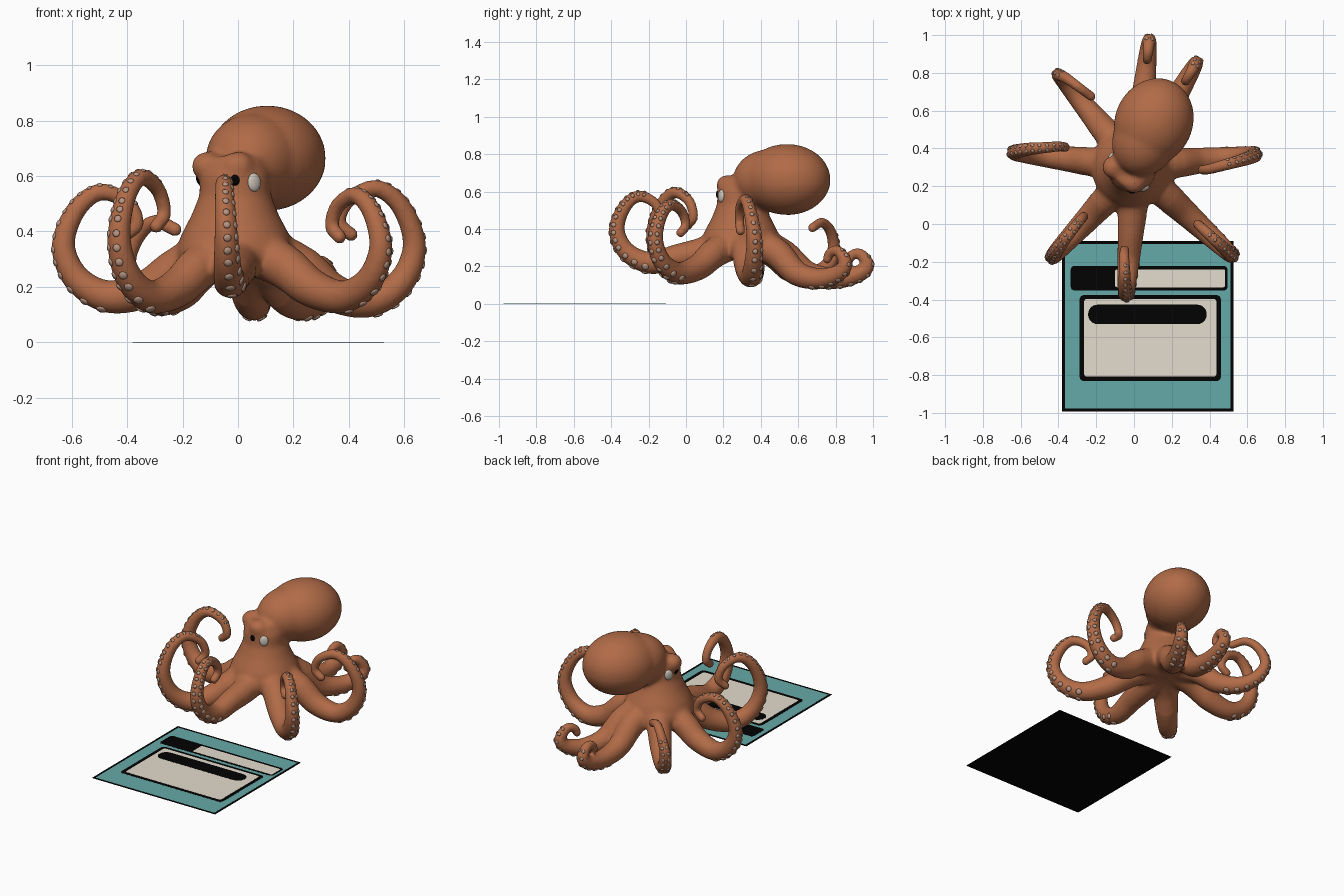
import bpy, bmesh, math
from mathutils import Vector, Matrix

if "Cube" in bpy.data.objects:
    bpy.data.objects.remove(bpy.data.objects["Cube"])

Z = Vector((0, 0, 1))
CORE = Vector((0.01, 0.30, 0.35))


def material(name, rgb):
    m = bpy.data.materials.new(name)
    m.diffuse_color = (*rgb, 1)
    m.use_nodes = True
    m.node_tree.nodes["Principled BSDF"].inputs["Base Color"].default_value = m.diffuse_color
    return m


SKIN = material("terracotta skin", (0.44, 0.147, 0.063))
SUCKER = material("pale sucker", (0.48, 0.30, 0.22))
WHITE = material("eye white", (0.60, 0.55, 0.48))
BLACK = material("black", (0.0005, 0.0005, 0.0005))
TEAL = material("teal", (0.13, 0.40, 0.395))
CREAM = material("cream", (0.78, 0.72, 0.61))


def make_object(name, bm, mat, smooth=True):
    bmesh.ops.recalc_face_normals(bm, faces=bm.faces)
    me = bpy.data.meshes.new(name)
    bm.to_mesh(me)
    bm.free()
    me.materials.append(mat)
    for p in me.polygons:
        p.use_smooth = smooth
    ob = bpy.data.objects.new(name, me)
    bpy.context.collection.objects.link(ob)
    return ob


def loft(bm, rings):
    """Skin a list of point rings and cap both ends."""
    vs = [[bm.verts.new(p) for p in r] for r in rings]
    n = len(vs[0])
    for a, b in zip(vs, vs[1:]):
        for i in range(n):
            bm.faces.new((a[i], a[(i + 1) % n], b[(i + 1) % n], b[i]))
    bm.faces.new(vs[0][::-1])
    bm.faces.new(vs[-1])


def ball(bm, loc, size, rot=None, seg=24):
    m = Matrix.Translation(loc) @ (rot or Matrix()) @ Matrix.Diagonal((*size, 1))
    bmesh.ops.create_uvsphere(bm, u_segments=seg, v_segments=seg // 2, radius=1, matrix=m)


def spline(p, steps=10):
    """Catmull-Rom samples through the control points."""
    p = [2 * p[0] - p[1]] + p + [2 * p[-1] - p[-2]]
    out = []
    for a, b, c, d in zip(p, p[1:], p[2:], p[3:]):
        for k in range(steps):
            t = k / steps
            out.append(0.5 * (2 * b + (c - a) * t + (2 * a - 5 * b + 4 * c - d) * t * t
                              + (3 * b - a - 3 * c + d) * t ** 3))
    return out + [p[-2]]


def arm_path(heading, reach, low, high, curl, lean, count):
    """Sag outward from the web, rise to the far end, then curl back inward."""
    h = Vector((math.cos(math.radians(heading)), math.sin(math.radians(heading)), 0))
    side = h.cross(Z)
    rise = high - low
    prof = [(.2, .28)]
    prof += [(.2 + (reach - .2) * f, low + g) for f, g in ((.31, .03), (.63, 0), (.89, .17 * rise))]
    prof += [(reach - curl * f, low + rise * g) for f, g in
             ((0, .49), (.17, .83), (.5, 1), (.87, .9), (1, .7), (.84, .59))]
    base = Vector((CORE.x, CORE.y, 0))
    pts = [base + h * u + Z * z + side * lean * min(1, max(0, (i - 4) / 3))
           for i, (u, z) in enumerate(prof[:count])]
    return spline([CORE] + pts), side


# Arms: heading, reach, low height, high height, curl width, sideways lean, points used,
# then sucker twist in degrees and where along the arm the suckers stop
ARMS = {
    "front": (-94.5, .672, .22, .575, .23, .025, 10, -38, .74),
    "front_left": (-133, .644, .165, .595, .265, .024, 10, 0, .8),
    "left": (173, .645, .165, .542, .26, .06, 10, 0, .85),
    "back_left": (130, .64, .15, .435, .23, .06, 8, 0, .75),
    "back": (84, .672, .135, .27, .1, 0, 9, 0, .72),
    "back_right": (60, .636, .135, .285, .11, 0, 9, 0, .72),
    "right": (6, .63, .15, .555, .28, .05, 10, -28, .72),
    "front_right": (-42.6, .686, .165, .53, .24, 0, 10, -28, .74),
}

bm = bmesh.new()
sucker_seeds = []
for *spec, twist, stop in ARMS.values():
    pts, side = arm_path(*spec)
    n = len(pts) - 1
    rings, walked, due = [], 0, 0
    for i, p in enumerate(pts):
        t = i / n
        r = 0.025 + 0.07 * (1 - t) ** 2
        tan = (pts[min(i + 1, n)] - pts[max(i - 1, 0)]).normalized()
        out = tan.cross(side).normalized()
        b = out.cross(tan)
        rings.append([p + r * (math.cos(a) * out + math.sin(a) * b)
                      for a in (k * math.tau / 16 for k in range(16))])
        # two sucker rows along the outer side of the curl
        walked += (p - pts[max(i - 1, 0)]).length
        if 0.3 < t < stop and walked >= due:
            due = walked + 0.8 * r
            for s in (-28, 28):
                a = math.radians(twist + s)
                sucker_seeds.append((p + r * (math.cos(a) * out + math.sin(a) * b), 0.34 * r))
    loft(bm, rings)
    ball(bm, pts[-1], (0.026,) * 3, seg=12)

# Head and web: height, radius
web = [(.24, .10), (.27, .205), (.33, .215), (.39, .195), (.46, .158), (.53, .13), (.60, .128), (.67, .10)]
loft(bm, [[(-.01 + r * math.cos(a), .295 + r * math.sin(a), z)
           for a in (k * math.tau / 32 for k in range(32))] for z, r in web])

# Mantle, its neck and the brow bumps
turn = Matrix.Rotation(-0.42, 4, 'Z')
ball(bm, (.105, .54, .665), (.207, .238, .19), turn, 40)
ball(bm, (.06, .45, .662), (.172, .205, .165), turn, 32)
for loc in ((-.11, .30, .635), (.0, .22, .635)):
    ball(bm, loc, (.06, .06, .055))
body = make_object("octopus_body", bm, SKIN)


def bake(ob):
    dg = bpy.context.evaluated_depsgraph_get()
    me = bpy.data.meshes.new_from_object(ob.evaluated_get(dg))
    ob.modifiers.clear()
    ob.data = me


# Fuse everything into one skin, then smooth the body more than the arms
rm = body.modifiers.new("fuse", 'REMESH')
rm.mode = 'VOXEL'
rm.voxel_size = 0.01
rm.use_smooth_shade = True
bake(body)
group = body.vertex_groups.new(name="head_and_web")
group.add([v.index for v in body.data.vertices
           if (v.co.xy - Vector((.0, .30))).length < 0.27 or v.co.z > 0.64], 1, 'REPLACE')
for name, count, vg in (("even", 4, ""), ("blend", 20, "head_and_web")):
    sm = body.modifiers.new(name, 'SMOOTH')
    sm.factor = 0.5
    sm.iterations = count
    sm.vertex_group = vg
bake(body)
body.data.materials.clear()
body.data.materials.append(SKIN)
for p in body.data.polygons:
    p.use_smooth = True
    p.material_index = 0
bpy.context.view_layer.update()


def stud(bm, seed, width, height, thick, seg):
    """Flattened ball seated on the skin nearest to the seed point."""
    _, loc, nor, _ = body.closest_point_on_mesh(seed)
    ball(bm, loc, (width, height, thick), nor.to_track_quat('Z', 'Y').to_matrix().to_4x4(), seg)


bm = bmesh.new()
for seed, r in sucker_seeds:
    stud(bm, seed, r, r, r * 0.35, 8)
make_object("suckers", bm, SUCKER)

# Eyes on both sides of the facing direction of the head
face, lat, mid = Vector((-.6, -.8, 0)), Vector((.8, -.6, 0)), Vector((-.015, .30, .577))
for side, s, back in (("right", 1, 0), ("left", -1, .025)):
    bm = bmesh.new()
    stud(bm, mid + (.045 - back) * face + s * .125 * lat, .027, .034, .012, 16)
    make_object(side + "_eye", bm, WHITE)
    bm = bmesh.new()
    stud(bm, mid + (.097 - back) * face + s * (.078 + back) * lat + Z * .008, .017, .02, .008, 12)
    make_object(side + "_pupil", bm, BLACK)


def plate(name, x0, x1, y0, y1, layer, mat, r=0.0):
    """Paper-thin plate with rounded corners, stacked by layer."""
    z0, z1 = .0004 * layer, .0004 * (layer + 1)
    outline = []
    for cx, cy, q in ((x1 - r, y1 - r, 0), (x0 + r, y1 - r, 1), (x0 + r, y0 + r, 2), (x1 - r, y0 + r, 3)):
        for k in range(7 if r else 1):
            a = (q + k / 6) * math.pi / 2
            outline.append((cx + r * math.cos(a), cy + r * math.sin(a)))
    bm = bmesh.new()
    loft(bm, [[(x, y, z) for x, y in outline] for z in (z0, z1)])
    make_object(name, bm, mat, False)


# Display card on the floor
plate("card_base", -.38, .526, -.992, -.09, 0, BLACK)
plate("card_field", -.364, .51, -.976, -.106, 1, TEAL)
plate("header_frame", -.335, .495, -.352, -.222, 2, BLACK, .02)
plate("header_panel", -.10, .483, -.335, -.24, 3, CREAM, .01)
plate("main_frame", -.288, .46, -.832, -.376, 2, BLACK, .025)
plate("main_panel", -.264, .436, -.808, -.396, 3, CREAM, .015)
plate("title_pill", -.243, .385, -.53, -.427, 4, BLACK, .05)
